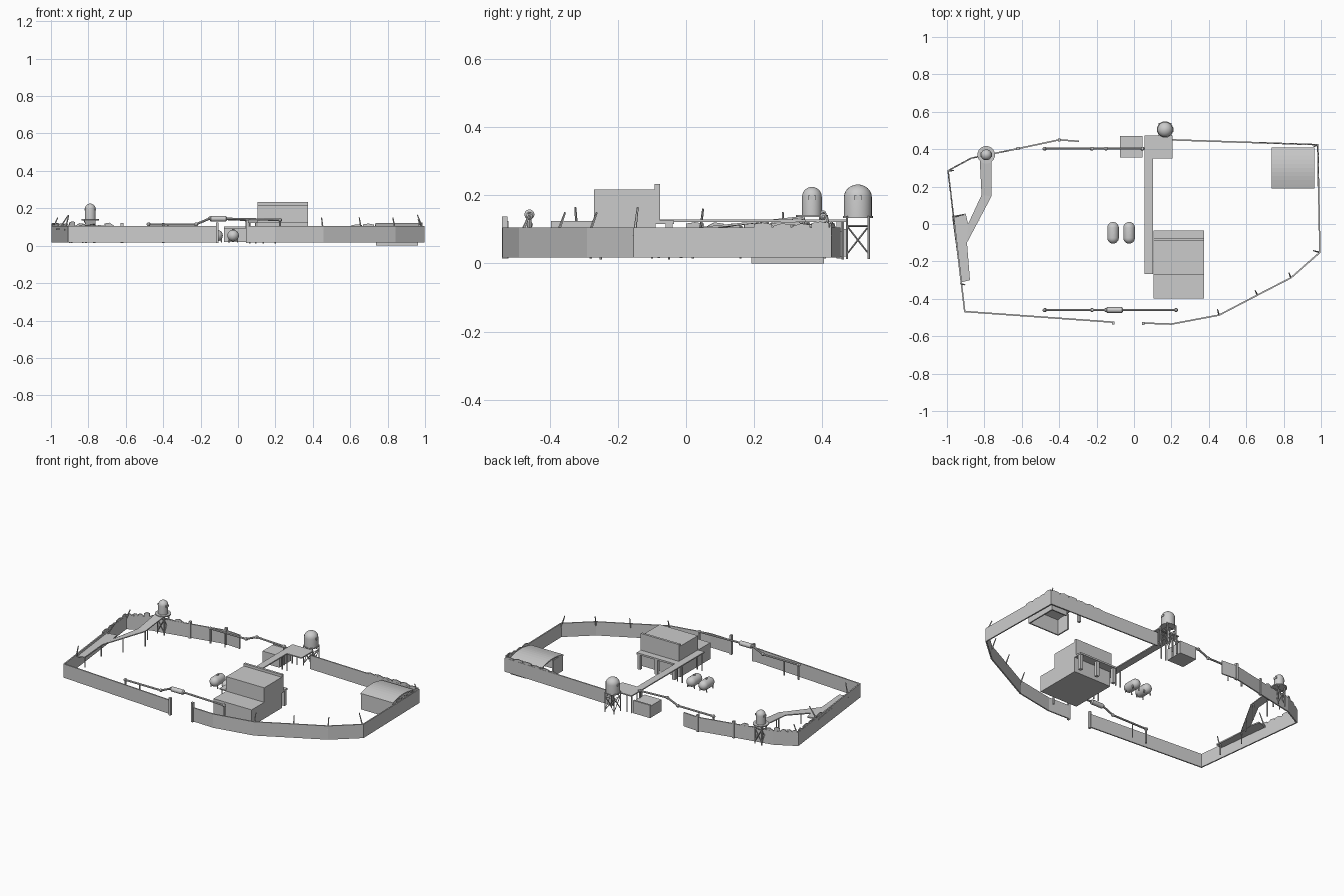
import bpy, bmesh, math, random
from mathutils import Vector

if "Cube" in bpy.data.objects:
    bpy.data.objects.remove(bpy.data.objects["Cube"])
random.seed(4)

def make(name, verts, faces):
    me = bpy.data.meshes.new(name)
    me.from_pydata([tuple(v) for v in verts], [], faces)
    bm = bmesh.new()
    bm.from_mesh(me)
    bmesh.ops.recalc_face_normals(bm, faces=bm.faces)
    bm.to_mesh(me)
    bm.free()
    ob = bpy.data.objects.new(name, me)
    bpy.context.collection.objects.link(ob)
    return ob

def prism(name, bottom, top):
    n = len(bottom)
    sides = [(i, (i + 1) % n, n + (i + 1) % n, n + i) for i in range(n)]
    return make(name, list(bottom) + list(top), [tuple(range(n))[::-1], tuple(range(n, 2 * n))] + sides)

def box(name, x0, x1, y0, y1, z0, z1):
    pts = [(x0, y0), (x1, y0), (x1, y1), (x0, y1)]
    return prism(name, [(*p, z0) for p in pts], [(*p, z1) for p in pts])

def lathe(name, profile, loc, n=20, axis='Z'):
    verts, faces = [], []
    for r, h in profile:
        for i in range(n):
            a = 2 * math.pi * i / n
            p = (r * math.cos(a), r * math.sin(a), h)
            if axis == 'Y': p = (p[0], p[2], p[1])
            if axis == 'X': p = (p[2], p[0], p[1])
            verts.append(Vector(p) + Vector(loc))
    for j in range(len(profile) - 1):
        for i in range(n):
            k = (i + 1) % n
            faces.append((j * n + i, j * n + k, j * n + n + k, j * n + n + i))
    m = (len(profile) - 1) * n
    faces += [tuple(range(n))[::-1], tuple(range(m, m + n))]
    ob = make(name, verts, faces)
    bpy.context.view_layer.objects.active = ob
    ob.select_set(True)
    bpy.ops.object.shade_smooth_by_angle(angle=math.radians(40))
    ob.select_set(False)
    return ob

def rod(name, a, b, r, n=6, r2=None):
    a, b = Vector(a), Vector(b)
    q = (b - a).to_track_quat('Z', 'Y')
    ring = [Vector((math.cos(2 * math.pi * i / n), math.sin(2 * math.pi * i / n), 0)) for i in range(n)]
    return prism(name, [a + q @ (v * r) for v in ring], [b + q @ (v * (r2 or r)) for v in ring])

# Perimeter walls: mitred ribbons along a ground path
def wall(name, path, z0=0.018, z1=0.106, t=0.004):
    P = [Vector(p) for p in path]
    left, right = [], []
    for i, p in enumerate(P):
        d0 = (p - P[max(i - 1, 0)]).normalized() if i else (P[1] - p).normalized()
        d1 = (P[i + 1] - p).normalized() if i < len(P) - 1 else d0
        d = (d0 + d1).normalized()
        n = Vector((-d.y, d.x)) * t / max(d.dot(d0), 0.4)
        left.append(p + n)
        right.append(p - n)
    loop = left + right[::-1]
    n, L = len(P), len(loop)
    verts = [(*p, z0) for p in loop] + [(*p, z1) for p in loop]
    faces = [(i, (i + 1) % L, L + (i + 1) % L, L + i) for i in range(L)]
    for i in range(n - 1):
        q = (i, i + 1, L - 2 - i, L - 1 - i)
        faces += [q, tuple(k + L for k in q)]
    return make(name, verts, faces)

wall("left_wall", [(-0.11, -0.525), (-0.905, -0.468), (-0.994, 0.285), (-0.87, 0.352),
                   (-0.62, 0.403), (-0.40, 0.45), (-0.295, 0.442)])
wall("right_wall", [(0.05, -0.53), (0.2, -0.535), (0.455, -0.487), (0.66, -0.38), (0.84, -0.287),
                    (0.994, -0.152), (0.983, 0.424), (0.2, 0.45)])
for x, y, h in [(-0.11, -0.53, 0.125), (0.05, -0.532, 0.138), (-0.40, 0.45, 0.122), (-0.62, 0.403, 0.122)]:
    box("wall_post", x - 0.007, x + 0.007, y - 0.008, y + 0.008, 0.014, h)

# Jagged scrap panels raising parts of the wall
def scrap(a, b, count, low, high):
    a, b = Vector(a), Vector(b)
    d = (b - a) / count
    n = Vector((-d.y, d.x)).normalized() * 0.003
    for i in range(count):
        p, q = a + d * i, a + d * (i + 0.93)
        h, k = random.uniform(low, high), random.uniform(low, high)
        m = (p + q) / 2
        s = [(p, 0.095), (q, 0.095), (q, h), (m, max(h, k) + 0.004), (p, k)]
        prism("scrap_panel", [(*(u - n), z) for u, z in s], [(*(u + n), z) for u, z in s])

scrap((-0.994, 0.285), (-0.87, 0.352), 4, 0.108, 0.128)
scrap((-0.87, 0.352), (-0.66, 0.395), 4, 0.104, 0.12)
scrap((-0.96, 0.0), (-0.994, 0.285), 5, 0.104, 0.12)
scrap((0.984, 0.2), (0.983, 0.424), 4, 0.108, 0.12)
scrap((0.983, 0.424), (0.6, 0.436), 6, 0.106, 0.12)

# Leaning spikes along the wall
for x, y, dx, dy, h in [(0.455, -0.487, -0.008, 0.03, 0.15), (0.66, -0.38, -0.012, 0.025, 0.15),
                        (0.84, -0.287, -0.012, 0.025, 0.15), (0.994, -0.152, -0.035, 0.01, 0.165),
                        (0.983, 0.424, -0.02, -0.01, 0.14), (-0.925, -0.32, 0.02, -0.005, 0.165),
                        (-0.96, 0.04, 0.05, 0.01, 0.16), (-0.994, 0.285, 0.03, 0, 0.15)]:
    rod("wall_spike", (x, y, 0.08), (x + dx, y + dy, h), 0.005, 5, 0.003)

# Main building: low front block, tall rear block, parapet and rear canopy
X0, X1 = 0.105, 0.375
box("building_low_block", X0, X1, -0.397, -0.27, 0.02, 0.125)
box("building_tall_block", X0, X1, -0.27, -0.09, 0.02, 0.218)
box("building_parapet", X0, X1, -0.092, -0.077, 0.118, 0.234)
box("building_canopy", X0, X1, -0.09, -0.035, 0.116, 0.127)
for x in (X0 + 0.012, 0.24, X1 - 0.012):
    box("canopy_leg", x - 0.01, x + 0.01, -0.06, -0.04, 0.02, 0.118)

# Elevated walkway from building to rear tower
def deck(name, pts, z0, z1):
    return prism(name, [(*p, z0) for p in pts], [(*p, z1) for p in pts])
deck("walkway", [(0.056, -0.268), (0.102, -0.268), (0.102, 0.35), (0.206, 0.35), (0.206, 0.472), (0.056, 0.472)],
     0.122, 0.129)
for x in (0.062, 0.096):
    for y in (-0.25, -0.05, 0.36, 0.46):
        rod("walkway_leg", (x, y, 0.012), (x, y, 0.124), 0.004)

# Curved ramp on the left side, falling away from its tower
stations = [((-0.825, 0.35), (-0.762, 0.35), 0.14), ((-0.815, 0.155), (-0.762, 0.148), 0.118),
            ((-0.887, 0.0), (-0.893, -0.1), 0.092)]
for (a, b, z), (c, d, w) in zip(stations, stations[1:]):
    pts = [(*a, z), (*b, z), (*d, w), (*c, w)]
    prism("ramp_section", [(x, y, h - 0.006) for x, y, h in pts], pts)
deck("ramp_landing", [(-0.973, 0.042), (-0.9, 0.056), (-0.887, 0), (-0.893, -0.1), (-0.877, -0.3), (-0.925, -0.312)],
     0.084, 0.092)
for x, y, z in [(-0.81, 0.24, 0.125), (-0.77, 0.16, 0.116), (-0.83, 0.02, 0.1), (-0.9, -0.1, 0.086), (-0.89, -0.28, 0.086)]:
    rod("ramp_leg", (x, y, 0.014), (x, y, z), 0.004)

# Domed water towers with braced legs
def tower(x, y, r, pr, z0, z1, ztop, spread, zl):
    dome = [(r * math.cos(t), z1 + (ztop - z1) * math.sin(t)) for t in [i * math.pi / 12 for i in range(6)]]
    lathe("tower_tank", [(r, z0)] + dome + [(0.003, ztop)], (x, y, 0), 24)
    lathe("tower_platform", [(pr, z0 - 0.006), (pr, z0)], (x, y, 0), 24)
    for s in (-1, 1):
        box("tower_hatch", x + s * r - 0.003, x + s * r + 0.003, y - 0.012, y + 0.012, z1 - 0.008, z1 + 0.004)
    c = [(x + spread * a, y + spread * b) for a, b in ((-1, -1), (1, -1), (1, 1), (-1, 1))]
    for i in range(4):
        p, q = c[i], c[(i + 1) % 4]
        rod("tower_leg", (*p, zl), (*p, z0), 0.004)
        rod("tower_brace", (*p, zl + 0.015), (*q, z0 - 0.03), 0.0025, 4)
        rod("tower_brace", (*q, zl + 0.015), (*p, z0 - 0.03), 0.0025, 4)
        rod("tower_rail", (*p, z0 - 0.03), (*q, z0 - 0.03), 0.0025, 4)
tower(0.166, 0.505, 0.041, 0.044, 0.14, 0.195, 0.232, 0.032, 0.013)
tower(-0.79, 0.37, 0.029, 0.047, 0.142, 0.196, 0.225, 0.024, 0.014)

# Long pipelines crossing the gates
def pipeline(y, end):
    pts = [(-0.477, 0.02), (-0.477, 0.114), (-0.225, 0.114), (-0.15, 0.146), (end, 0.138), (end, 0.02)]
    for (a, z), (b, w) in zip(pts, pts[1:]):
        rod("pipe", (a, y, z), (b, y, w), 0.006, 8)
    for a, z in pts[1:-1]:
        lathe("pipe_joint", [(0.004, -0.011), (0.01, -0.005), (0.01, 0.005), (0.004, 0.011)], (a, y, z), 10, 'X')
    rod("pipe_support", (-0.375, y, 0.02), (-0.375, y, 0.114), 0.004)
pipeline(-0.46, 0.225)
pipeline(0.403, 0.045)
lathe("pipe_valve", [(0.008, -0.046), (0.015, -0.04), (0.015, 0.04), (0.008, 0.046)], (-0.105, -0.46, 0.144), 12, 'X')

# Small gate hut under the rear pipeline
box("gate_hut", -0.075, 0.045, 0.355, 0.46, 0.02, 0.095)
box("gate_hut_edge", -0.075, 0.045, 0.46, 0.471, 0.02, 0.102)

# Pair of horizontal storage tanks on feet
for x in (-0.112, -0.026):
    cap = [(0.031 * math.sin(t), 0.031 * (1 - math.cos(t))) for t in [0.1 + i * (math.pi / 2 - 0.1) / 5 for i in range(6)]]
    prof = [(r, h - 0.058) for r, h in cap] + [(r, 0.058 - h) for r, h in cap[::-1]]
    lathe("storage_tank", prof, (x, -0.047, 0.054), 20, 'Y')
    lathe("tank_lid", [(0.007, 0.08), (0.007, 0.09)], (x, -0.047, 0), 10)
    for y in (-0.08, -0.015):
        for s in (-1, 1):
            rod("tank_foot", (x + s * 0.024, y, 0.016), (x + s * 0.02, y, 0.05), 0.004)

# Corner shed: arched roof on walls with one open corner
ax = [(0.19 + 0.22 * i / 10, 0.104 + 0.018 * math.sin(math.pi * i / 10)) for i in range(11)]
arch = ax + [(y, z - 0.008) for y, z in ax[::-1]]
prism("shed_roof", [(0.735, y, z) for y, z in arch], [(0.965, y, z) for y, z in arch])
box("shed_front", 0.738, 0.962, 0.193, 0.201, 0, 0.1)
box("shed_right", 0.954, 0.962, 0.193, 0.405, 0, 0.1)
box("shed_left", 0.738, 0.746, 0.193, 0.29, 0, 0.104)
box("shed_rear", 0.85, 0.962, 0.397, 0.405, 0, 0.1)
box("shed_post", 0.738, 0.754, 0.385, 0.401, 0, 0.1)
